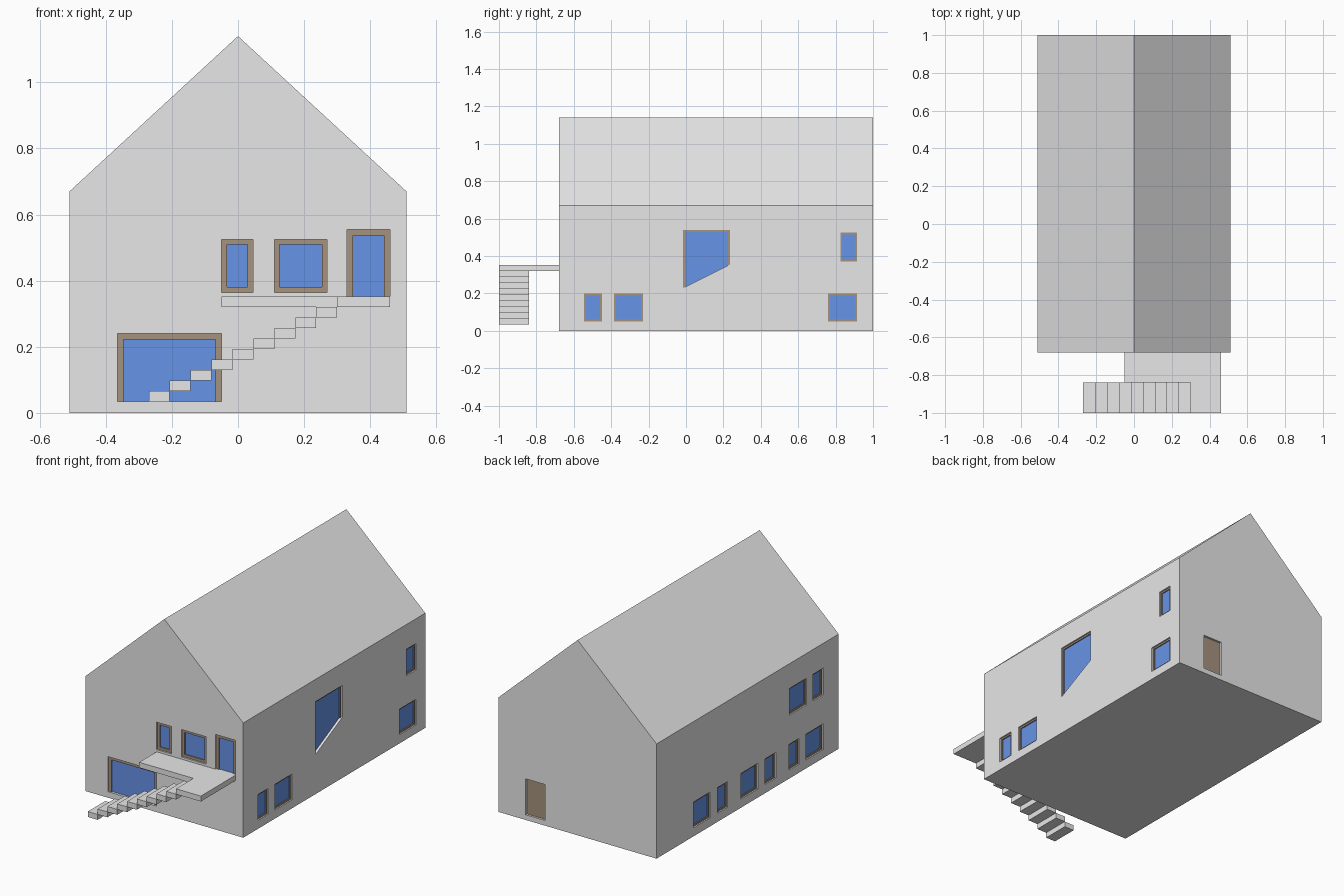
import bpy
import bmesh

cube = bpy.data.objects.get("Cube")
if cube:
    bpy.data.objects.remove(cube, do_unlink=True)

HALF_W, FRONT, BACK = 0.51, -0.68, 1.0
EAVES, RIDGE = 0.67, 1.14
RECESS = 0.02


def material(name, rgb):
    mat = bpy.data.materials.new(name)
    mat.use_nodes = True
    mat.diffuse_color = (*rgb, 1)
    mat.node_tree.nodes["Principled BSDF"].inputs["Base Color"].default_value = (*rgb, 1)
    return mat


GREY = material("plaster_grey", (0.8, 0.8, 0.8))
BROWN = material("frame_brown", (0.38, 0.29, 0.21))
BLUE = material("glass_blue", (0.16, 0.34, 0.93))

# Each wall maps (along the wall, height, depth into the wall) to space
WALLS = {
    "front": lambda u, z, d: (u, FRONT + d, z),
    "back": lambda u, z, d: (u, BACK - d, z),
    "right": lambda u, z, d: (HALF_W - d, u, z),
    "left": lambda u, z, d: (-HALF_W + d, u, z),
}


def prism(bm, place, outline, d0, d1, slot=0):
    """Closed prism of a 2D outline between two depths."""
    a = [bm.verts.new(place(u, z, d0)) for u, z in outline]
    b = [bm.verts.new(place(u, z, d1)) for u, z in outline]
    faces = [bm.faces.new(a), bm.faces.new(b[::-1])]
    for i in range(len(a)):
        j = (i + 1) % len(a)
        faces.append(bm.faces.new((a[i], b[i], b[j], a[j])))
    for f in faces:
        f.material_index = slot


def finish(name, bm, mats):
    bmesh.ops.recalc_face_normals(bm, faces=bm.faces[:])
    mesh = bpy.data.meshes.new(name)
    bm.to_mesh(mesh)
    bm.free()
    for mat in mats:
        mesh.materials.append(mat)
    obj = bpy.data.objects.new(name, mesh)
    bpy.context.scene.collection.objects.link(obj)
    return obj


def rect(u0, u1, z0, z1):
    return [(u0, z0), (u1, z0), (u1, z1), (u0, z1)]


def window(name, place, outline, width, sill=True):
    """Frame strips round a glass pane; the strip at the bottom is optional."""
    (u0, za), (u1, zb), (_, top), _ = outline
    slope = (zb - za) / (u1 - u0) * width
    low = width if sill else 0
    inner = [(u0 + width, za + slope + low), (u1 - width, zb - slope + low),
             (u1 - width, top - width), (u0 + width, top - width)]
    bm = bmesh.new()
    for i in range(0 if sill else 1, 4):
        j = (i + 1) % 4
        prism(bm, place, [outline[i], outline[j], inner[j], inner[i]], 0.008, RECESS)
    prism(bm, place, inner, 0.014, RECESS, 1)
    finish(name, bm, [BROWN, BLUE])


# Openings: wall, name, outline, frame width, bottom strip
low, high = (0.05, 0.2), (0.37, 0.525)
openings = [
    ("front", "garden_window", rect(-0.365, -0.05, 0.035, 0.24), 0.018, False),
    ("front", "small_window", rect(-0.05, 0.045, 0.365, 0.525), 0.016, True),
    ("front", "middle_window", rect(0.11, 0.27, 0.365, 0.525), 0.016, True),
    ("front", "glass_door", rect(0.33, 0.46, 0.352, 0.555), 0.018, False),
    ("right", "slanted_window",
     [(-0.015, 0.23), (0.235, 0.355), (0.235, 0.54), (-0.015, 0.54)], 0.01, False),
]
side_windows = {
    ("right", low): [(-0.545, -0.45), (-0.385, -0.23), (0.76, 0.915)],
    ("right", high): [(0.825, 0.915)],
    ("left", low): [(-0.54, -0.38), (-0.315, -0.22), (-0.1, 0), (0.065, 0.22),
                    (0.345, 0.44), (0.505, 0.66)],
    ("left", high): [(-0.54, -0.445), (-0.385, -0.225)],
}
for (wall, heights), spans in side_windows.items():
    level = "lower" if heights == low else "upper"
    for n, span in enumerate(spans, 1):
        openings.append((wall, f"{level}_window_{n}", rect(*span, *heights), 0.01, True))
back_door = rect(0.21, 0.335, 0.03, 0.24)

# House body with a gabled roof
bm = bmesh.new()
gable = [(-HALF_W, 0), (HALF_W, 0), (HALF_W, EAVES), (0, RIDGE), (-HALF_W, EAVES)]
prism(bm, WALLS["front"], gable, 0, BACK - FRONT)
house = finish("house_body", bm, [GREY])

# Recesses cut into the walls
bm = bmesh.new()
for wall, _, outline, _, _ in openings:
    prism(bm, WALLS[wall], outline, -RECESS, RECESS)
prism(bm, WALLS["back"], back_door, -RECESS, RECESS)
cutter = finish("opening_cutter", bm, [GREY])
cutter.hide_render = True
cut = house.modifiers.new("openings", "BOOLEAN")
cut.operation, cut.solver, cut.object = "DIFFERENCE", "EXACT", cutter
bpy.context.view_layer.objects.active = house
bpy.ops.object.modifier_apply(modifier=cut.name)
bpy.data.objects.remove(cutter, do_unlink=True)

# Windows and doors
for wall, name, outline, width, sill in openings:
    window(f"{wall}_{name}", WALLS[wall], outline, width, sill)
bm = bmesh.new()
prism(bm, WALLS["back"], back_door, 0.012, RECESS)
finish("back_door", bm, [BROWN])


def flat(x, y, z):
    return (x, y, z)


# L-shaped landing
STEPS, FOOT, HEAD, BASE = 9, -0.27, 0.3, 0.035
LAND_TOP, EDGE, OUTER = 0.352, -0.84, -1.0
rise = (LAND_TOP - BASE) / (STEPS + 1)
run = (HEAD - FOOT) / STEPS
bm = bmesh.new()
plan = [(-0.05, FRONT), (-0.05, EDGE), (HEAD, EDGE), (HEAD, OUTER), (0.46, OUTER), (0.46, FRONT)]
prism(bm, flat, plan, LAND_TOP - rise, LAND_TOP)
finish("landing", bm, [GREY])

# Floating stair
bm = bmesh.new()
for i in range(STEPS):
    x, z = FOOT + i * run, BASE + i * rise
    prism(bm, flat, rect(x, x + run, OUTER, EDGE), z, z + rise)
finish("stair_steps", bm, [GREY])
